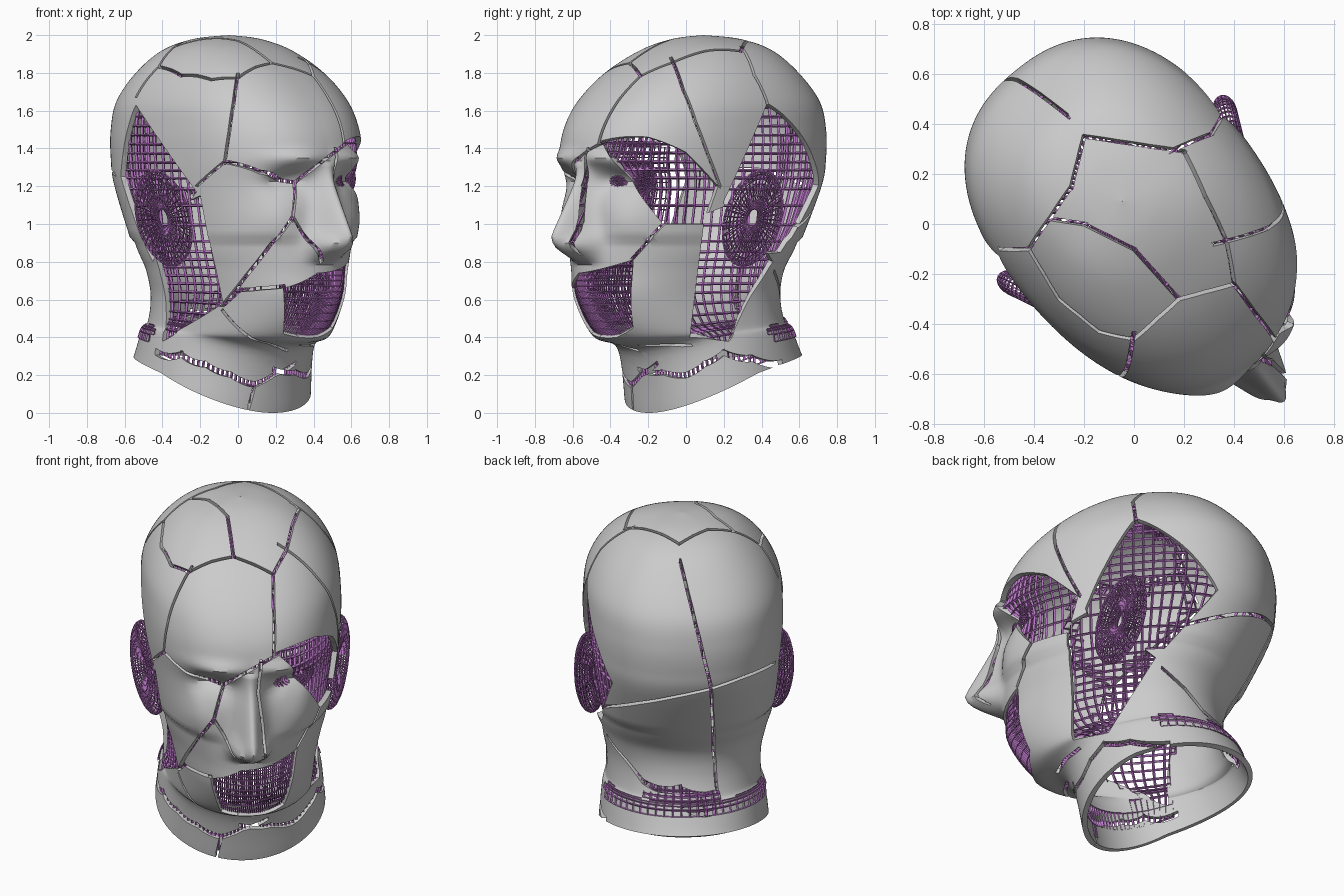
import bpy, bmesh
from math import sin, cos, pi, exp, radians
from mathutils import Vector, Matrix
from mathutils.bvhtree import BVHTree

if "Cube" in bpy.data.objects:
    bpy.data.objects.remove(bpy.data.objects["Cube"])


def material(name, rgb):
    m = bpy.data.materials.new(name)
    m.use_nodes = True
    m.diffuse_color = (*rgb, 1)
    m.node_tree.nodes["Principled BSDF"].inputs["Base Color"].default_value = (*rgb, 1)
    return m


GREY = material("light_grey_panel", (.6, .6, .6))
PURPLE = material("purple_lattice", (.5, .19, .58))
TURN = Matrix.Rotation(radians(39), 4, 'Z')


def local(left, forward, height):
    return TURN @ Vector((left + .02, -forward, height))


# Head rings from neck to crown: height, half width, front reach, back reach
RINGS = [(0, .46, .27, .65), (.32, .44, .35, .58), (.4, .42, .56, .53), (.6, .42, .7, .49),
         (.75, .45, .71, .5), (.9, .49, .71, .59), (1.2, .53, .7, .74), (1.35, .54, .73, .77),
         (1.5, .54, .7, .77), (1.65, .52, .6, .73), (1.8, .44, .43, .61), (1.92, .31, .22, .47),
         (1.98, .16, .05, .3), (2, .001, -.099, .101)]

# Face relief on both sides: left, height, spread sideways, spread upwards, amount
RELIEF = {"socket": (.2, 1.22, .1, .06, -.09), "eyeball": (.2, 1.19, .06, .03, .035),
          "brow": (.18, 1.35, .14, .04, .035), "cheekbone": (.29, 1.02, .12, .1, .03),
          "nostril": (.08, .89, .04, .045, .07)}


def ring(s):
    i = min(int(s), len(RINGS) - 2)
    t = s - i
    near = [RINGS[max(0, min(len(RINGS) - 1, i + k))] for k in (-1, 0, 1, 2)]
    return [b + .5 * t * (c - a + t * (2 * a - 5 * b + 4 * c - d + t * (3 * (b - c) + d - a)))
            for a, b, c, d in zip(*near)]


def nose(left, z):
    # ridge swelling from the root down to the tip, then rounding under
    if not .79 < z < 1.32:
        return 0
    drop = (1.32 - z) / .38
    amount = .02 + .2 * drop if z > .94 else .22 * (1 - ((.94 - z) / .15) ** 2)
    return amount * exp(-(left / (.045 + .03 * drop)) ** 2)


def surface(s, t):
    z, width, front, back = ring(s)
    angle = t - .4 * sin(t)
    c, n = cos(angle), sin(angle)
    power = 2.35 if z > .9 else 2.1
    r = (abs(c) ** power + abs(n) ** power) ** (-1 / power)
    left = width * n * r
    forward = -.1 + c * r * (front + .1 if c > 0 else back - .1)
    if c > 0:
        forward += nose(left, z)
        for side, height, wide, tall, amount in RELIEF.values():
            forward += amount * exp(-((abs(left) - side) / wide) ** 2 - ((z - height) / tall) ** 2)
    if z < .7:
        rim = .16 - .16 * c + .05 * n * n
        z += rim * (1 - z / .7) ** 1.5
    return local(left, forward, z)


CENTRE = local(0, -.05, 1)


def head_mesh(columns, steps, inset=0, keep=None):
    bm = bmesh.new()
    rows = [[bm.verts.new(surface(i / steps, 2 * pi * j / columns - pi)) for j in range(columns)]
            for i in range((len(RINGS) - 1) * steps + 1)]
    for low, high in zip(rows, rows[1:]):
        for j in range(columns):
            k = (j + 1) % columns
            quad = (low[j], low[k], high[k], high[j])
            if not keep or keep(sum((v.co for v in quad), Vector()) / 4):
                bm.faces.new(quad)
    bmesh.ops.delete(bm, geom=[v for v in bm.verts if not v.link_faces], context='VERTS')
    for v in bm.verts:
        v.co += (CENTRE - v.co).normalized() * inset
    bmesh.ops.recalc_face_normals(bm, faces=bm.faces)
    return bm


def finish(name, bm, mat):
    me = bpy.data.meshes.new(name)
    bm.to_mesh(me)
    bm.free()
    ob = bpy.data.objects.new(name, me)
    bpy.context.collection.objects.link(ob)
    me.materials.append(mat)
    return ob


shell = head_mesh(180, 8)
tree = BVHTree.FromBMesh(shell)

# Directions from which seam points are projected onto the head: turn, tilt, base height
FRONT, SIDE, TOP, REAR = (0, 0, 0), (90, 0, 0), (0, 90, 0), (216, 20, 1)


def project(view, *points):
    turn, tilt, base = radians(view[0]), radians(view[1]), view[2]
    toward = Vector((cos(tilt) * sin(turn), -cos(tilt) * cos(turn), sin(tilt)))
    right = Vector((cos(turn), sin(turn), 0))
    up = toward.cross(right)
    out = []
    for u, v in points:
        spot = Vector((0, 0, base)) + right * u + up * v
        hit = tree.ray_cast(spot + toward * 4, -toward)[0] or tree.find_nearest(spot)[0]
        out.append((hit - CENTRE).normalized())
    return out


def seams(view, *paths):
    found = []
    for path in paths:
        points = []
        for p, q in zip(path, path[1:]):
            p, q = Vector(p), Vector(q)
            n = 1 + int((q - p).length / .2)
            points += [p.lerp(q, i / n) for i in range(n)]
        dirs = project(view, *points, path[-1])
        found += [(a, b, a.cross(b).normalized()) for a, b in zip(dirs, dirs[1:])]
    return found


# Panel seams: crown, face and neck, left side, back
SEGMENTS = seams(TOP, [(-.2, .35), (-.25, .15), (-.42, -.1), (-.54, -.1)],
                 [(-.2, .35), (.2, .29), (.37, -.07), (.4, -.24), (.56, -.46)],
                 [(.4, -.24), (.18, -.3), (0, -.46), (-.14, -.43), (-.3, -.3), (-.42, -.1)],
                 [(-.33, .02), (-.2, 0), (0, -.1), (.18, -.3)])
SEGMENTS += seams(FRONT, [(0, 1.8), (-.07, 1.33), (-.22, 1.2)],
                  [(-.07, 1.33), (.3, 1.22), (.59, 1.44)], [(.3, 1.22), (.29, 1.04), (.44, .8)],
                  [(.29, 1.04), (-.08, .57), (.01, .65), (.24, .67)],
                  [(-.08, .54), (.05, .41), (.26, .33)],
                  [(-.43, .32), (-.3, .31), (.09, .15), (.3, .26)], [(.09, .15), (.06, .04)])
SEGMENTS += seams(SIDE, [(-.08, 1.88), (.18, 1.2)], [(.29, 1.94), (.43, 1.64)],
                  [(-.52, 1.4), (-.57, .85)], [(-.12, 1), (-.28, .82)], [(-.25, .36), (.02, .36)],
                  [(-.25, .23), (0, .2), (.2, .32), (.5, .26)])
SEGMENTS += seams(REAR, [(-.04, .67), (.12, 0), (.16, -.62)], [(-.45, -.15), (.1, -.03), (.47, .09)],
                  [(-.43, -.33), (-.24, -.57), (.14, -.64)])


def opening(dirs):
    middle = sum(dirs, Vector())
    edges = []
    for a, b in zip(dirs, dirs[1:] + dirs[:1]):
        n = a.cross(b).normalized()
        edges.append((a, b, n) if n.dot(middle) > 0 else (b, a, -n))
    return edges


# Missing panels: eye, mouth, both ears and the neck below them
LEFT_EYE = opening(project(SIDE, (-.45, 1.44), (-.2, 1.46), (0, 1.38), (.17, 1.2), (.1, 1), (-.12, 1)))
MOUTH = opening(project(FRONT, (.24, .66), (.42, .74)) + project(SIDE, (-.28, .81), (-.28, .45))
                + project(FRONT, (.42, .4), (.24, .42)))
HOLES = [LEFT_EYE] + [opening(project(*spots)) for spots in (
    (SIDE, (.2, 1.12), (.43, 1.64), (.72, 1.2), (.5, .85), (.24, .85)),
    (SIDE, (.1, 1.05), (.22, 1.1), (.46, .8), (.23, .38), (.02, .4)),
    (FRONT, (-.54, 1.63), (-.22, 1.17), (-.45, .8), (-.62, 1.25)),
    (FRONT, (-.47, 1), (-.2, 1.15), (-.08, .58), (-.4, .38)))]


def on_arc(p, seg, reach, margin):
    a, b, n = seg
    d = p - CENTRE
    return (abs(d.dot(n)) < reach and a.cross(d).dot(n) > -margin and d.cross(b).dot(n) > -margin)


def inside(p, hole, margin=0):
    d = p - CENTRE
    return all(n.dot(d) > -margin for a, b, n in hole)


def cut(seg, offsets):
    faces = [f for f in shell.faces if on_arc(f.calc_center_median(), seg, .07, .05)]
    geom = list({g for f in faces for g in (f, *f.edges, *f.verts)})
    for o in offsets:
        geom = bmesh.ops.bisect_plane(shell, geom=geom, dist=1e-5, plane_co=CENTRE + seg[2] * o,
                                      plane_no=seg[2])["geom"]
    return [g for g in geom if isinstance(g, bmesh.types.BMFace)]


# Outer panels: open the missing areas, then slit the seams
GAP = .008
for hole in HOLES + [MOUTH]:
    for seg in hole:
        cut(seg, [0])
    gone = [f for f in shell.faces if inside(f.calc_center_median(), hole)]
    bmesh.ops.delete(shell, geom=gone, context='FACES')
for seg in SEGMENTS:
    gone = [f for f in cut(seg, [-GAP, GAP]) if on_arc(f.calc_center_median(), seg, GAP, GAP)]
    bmesh.ops.delete(shell, geom=gone, context='FACES')
panels = finish("head_panels", shell, GREY)
bpy.context.view_layer.objects.active = panels
panels.select_set(True)
mod = panels.modifiers.new("thickness", 'SOLIDIFY')
mod.thickness, mod.offset = .03, -1
bpy.ops.object.modifier_apply(modifier=mod.name)
bpy.ops.object.shade_smooth_by_angle(angle=radians(40))


def wire(ob, thickness):
    m = ob.modifiers.new("struts", 'WIREFRAME')
    m.thickness, m.offset, m.use_even_offset = thickness, 0, False


# Inner lattice behind openings and seams, with a fringe outside the nape
def by_opening(p):
    return any(inside(p, h, .03) for h in HOLES) or any(on_arc(p, s, .03, .01) for s in SEGMENTS)


def at_nape(p):
    return .4 < p.z < .47 and (TURN.inverted() @ p).y > .2


def lattice(name, columns, steps, inset, keep, thickness):
    wire(finish(name, head_mesh(columns, steps, inset, keep), PURPLE), thickness)


lattice("inner_lattice", 84, 3, .045, by_opening, .021)
lattice("nape_fringe", 84, 4, -.005, at_nape, .014)
lattice("jaw_lattice", 150, 5, .02, lambda p: inside(p, MOUTH, .02), .01)
lattice("jaw_lattice_inner", 100, 4, .09, lambda p: inside(p, MOUTH, .02), .01)
lattice("eye_lattice", 130, 5, .06, lambda p: p.y < -.1 and inside(p, LEFT_EYE, .01), .01)


# Woven rings for the ears and the left eye socket
def woven_ring(name, place, tilt, lean, scale):
    bpy.ops.mesh.primitive_torus_add(major_radius=.6, minor_radius=.4,
                                     major_segments=44, minor_segments=20)
    ob = bpy.context.object
    ob.name = name
    ob.data.materials.append(PURPLE)
    turn = (TURN @ Matrix.Rotation(radians(tilt), 4, 'Z') @ Matrix.Rotation(pi / 2, 4, 'Y')
            @ Matrix.Rotation(radians(lean), 4, 'Z'))
    ob.data.transform(Matrix.Translation(local(*place)) @ turn @ Matrix.Diagonal((*scale, 1)))
    wire(ob, .009)


for side, name in ((1, "left_ear"), (-1, "right_ear")):
    woven_ring(name, (side * .503, -.03, 1.03), -25 * side, -18, (.26, .15, .11))
woven_ring("left_eye_socket", (.22, .56, 1.24), -65, 0, (.1, .14, .1))
